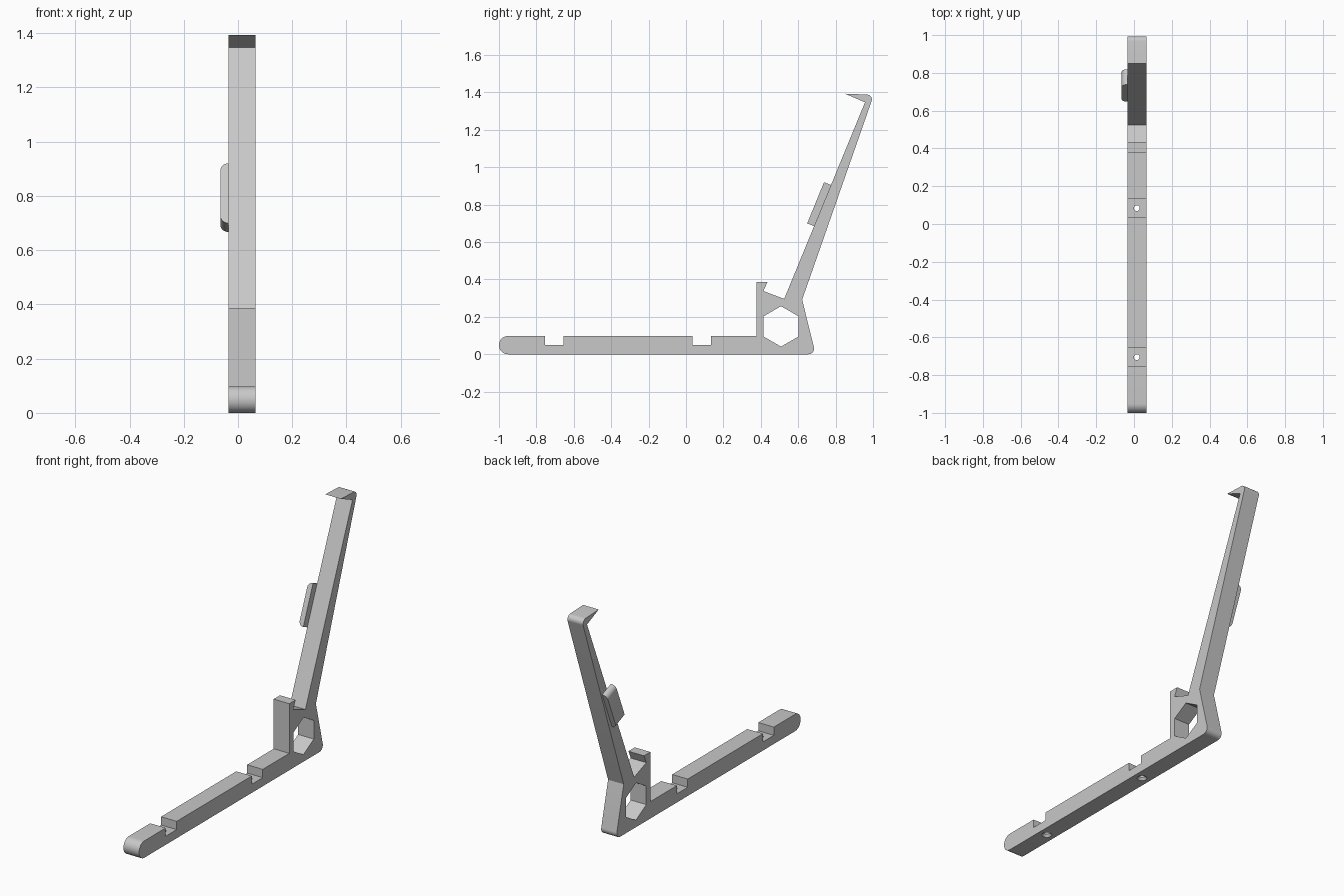
import bpy, bmesh, math
from mathutils import Vector, Matrix

cube = bpy.data.objects.get("Cube")
if cube:
    bpy.data.objects.remove(cube, do_unlink=True)

grey = bpy.data.materials.new("light grey plastic")
grey.use_nodes = True
COLOUR = (0.58, 0.58, 0.58, 1)
grey.diffuse_color = COLOUR
grey.node_tree.nodes["Principled BSDF"].inputs["Base Color"].default_value = COLOUR

X_RIGHT, X_LEFT = -0.035, 0.065
X_MID = (X_RIGHT + X_LEFT) / 2


def fillet(corners, steps=10):
    """Turn (u, v, radius) corners into points, rounding where radius > 0."""
    points = []
    for i, (u, v, r) in enumerate(corners):
        p = Vector((u, v))
        if not r:
            points.append(p)
            continue
        a = (Vector(corners[i - 1][:2]) - p).normalized()
        b = (Vector(corners[(i + 1) % len(corners)][:2]) - p).normalized()
        half = a.angle(b) / 2
        centre = p + (a + b).normalized() * r / math.sin(half)
        start = p + a * r / math.tan(half) - centre
        end = p + b * r / math.tan(half) - centre
        sweep = start.angle_signed(end)
        for k in range(steps + 1):
            points.append(centre + Matrix.Rotation(-sweep * k / steps, 2) @ start)
    return points


def prism(name, loop, offset):
    """Extrude a closed loop of 3D points along an offset."""
    bm = bmesh.new()
    face = bm.faces.new([bm.verts.new(p) for p in loop])
    new = bmesh.ops.extrude_face_region(bm, geom=[face])["geom"]
    bmesh.ops.translate(bm, vec=offset, verts=[g for g in new if isinstance(g, bmesh.types.BMVert)])
    bmesh.ops.recalc_face_normals(bm, faces=bm.faces)
    mesh = bpy.data.meshes.new(name)
    bm.to_mesh(mesh)
    bm.free()
    mesh.materials.append(grey)
    obj = bpy.data.objects.new(name, mesh)
    bpy.context.collection.objects.link(obj)
    return obj


def smooth(obj):
    bpy.ops.object.select_all(action="DESELECT")
    obj.select_set(True)
    bpy.context.view_layer.objects.active = obj
    bpy.ops.object.shade_smooth_by_angle(angle=math.radians(30))


def cut(target, cutter):
    """Subtract the cutter, apply the result and discard the cutter."""
    cutter.hide_render = True
    bpy.context.view_layer.objects.active = target
    mod = target.modifiers.new("cut", "BOOLEAN")
    mod.operation, mod.solver, mod.object = "DIFFERENCE", "EXACT", cutter
    bpy.ops.object.modifier_apply(modifier=mod.name)
    bpy.data.objects.remove(cutter, do_unlink=True)


def drill(y, bottom, depth, r1, r2):
    """Round cutter for the screw holes."""
    bpy.ops.mesh.primitive_cone_add(vertices=32, radius1=r1, radius2=r2, depth=depth,
                                    location=(X_MID, y, bottom + depth / 2))
    return bpy.context.object


# Side profile: foot bar with two slots, front lip, leaning arm and hook
FOOT, SLOT = 0.098, 0.05
profile = [(-1, 0, 0.0485), (-1, FOOT, 0.0485)]
for start in (-0.755, 0.034):
    profile += [(start, FOOT, 0), (start, SLOT, 0),
                (start + 0.1, SLOT, 0), (start + 0.1, FOOT, 0)]
profile += [(0.377, FOOT, 0), (0.377, 0.386, 0), (0.435, 0.386, 0), (0.414, 0.338, 0),
            (0.525, 0.296, 0), (0.957, 1.347, 0), (0.85, 1.393, 0), (1.004, 1.387, 0.026),
            (0.621, 0.292, 0), (0.693, 0, 0.03)]
stand = prism("stand_body", [(X_RIGHT, p.x, p.y) for p in fillet(profile)],
              (X_LEFT - X_RIGHT, 0, 0))

# Hexagonal opening through the joint block
hexagon = [(-0.2, 0.508 + 0.108 * math.sin(k * math.pi / 3),
            0.149 + 0.108 * math.cos(k * math.pi / 3)) for k in range(6)]
cut(stand, prism("hex_cutter", hexagon, (0.4, 0, 0)))

# Countersunk screw holes in the slot floors
for y in (-0.705, 0.084):
    cut(stand, drill(y, -0.02, 0.1, 0.015, 0.015))
    cut(stand, drill(y, -0.01, 0.03, 0.035, 0.01))
smooth(stand)

# Side tab on the arm, with rounded outer corners
low, high = Vector((0, 0.648, 0.7)), Vector((0, 0.738, 0.92))
along = (high - low).normalized()
length = (high - low).length
outline = fillet([(X_RIGHT, 0, 0), (-0.065, 0, 0.029),
                  (-0.065, length, 0.029), (X_RIGHT, length, 0)])
depth = Vector((0, along.z, -along.y)) * 0.087
tab = prism("side_tab", [low + along * p.y + Vector((p.x, 0, 0)) for p in outline], depth)
smooth(tab)
